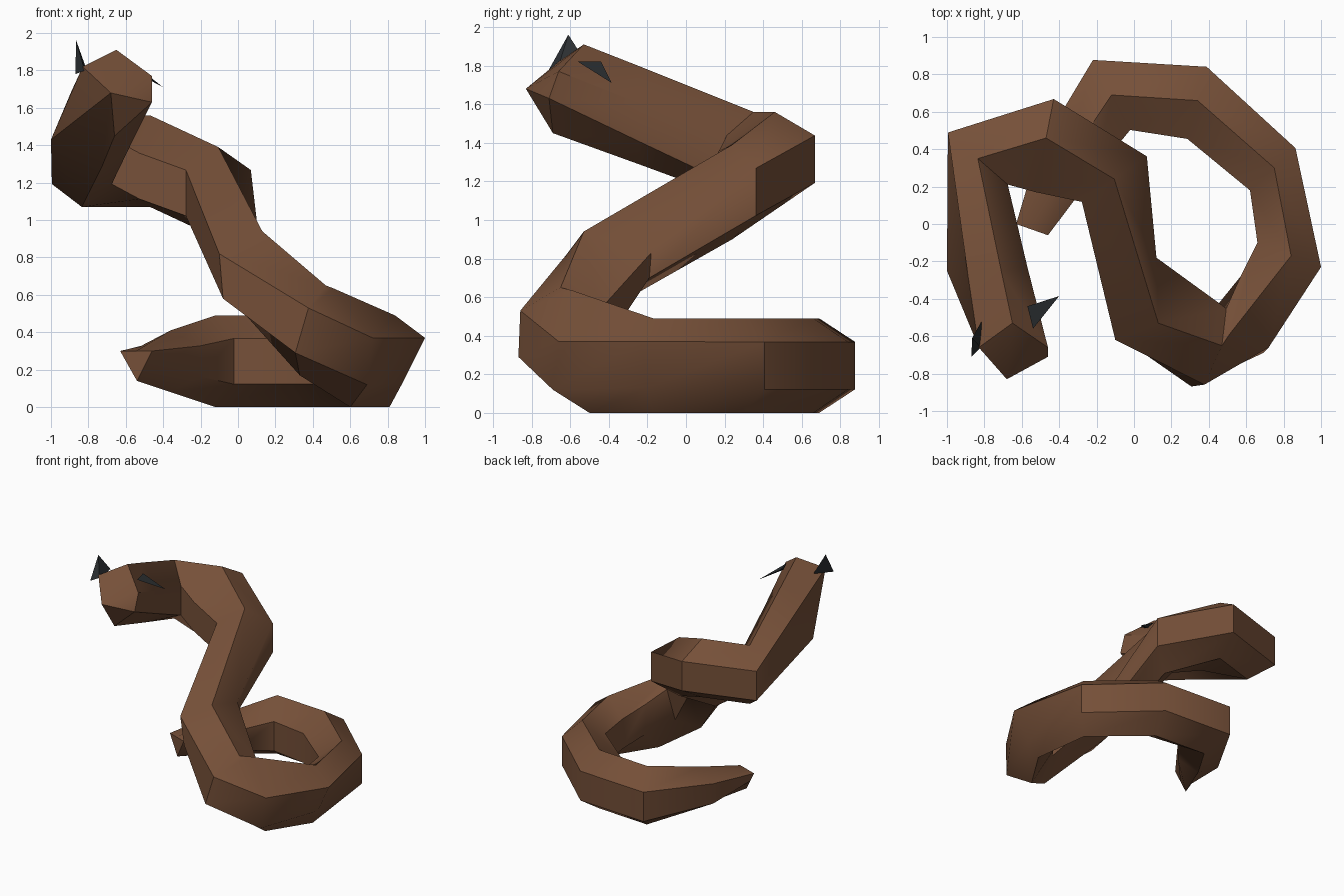
import bpy, bmesh, math
from mathutils import Vector as V

if "Cube" in bpy.data.objects:
    bpy.data.objects.remove(bpy.data.objects["Cube"])


def material(name, rgb):
    m = bpy.data.materials.new(name)
    m.diffuse_color = (*rgb, 1)
    m.use_nodes = True
    m.node_tree.nodes["Principled BSDF"].inputs["Base Color"].default_value = m.diffuse_color
    return m


brown = material("scale brown", (0.18, 0.08, 0.04))
dark = material("horn black", (0.025, 0.029, 0.032))


def finish(bm, name, mat, angle):
    bmesh.ops.recalc_face_normals(bm, faces=bm.faces)
    me = bpy.data.meshes.new(name)
    bm.to_mesh(me)
    bm.free()
    me.materials.append(mat)
    ob = bpy.data.objects.new(name, me)
    bpy.context.collection.objects.link(ob)
    bpy.ops.object.select_all(action='DESELECT')
    ob.select_set(True)
    bpy.context.view_layer.objects.active = ob
    bpy.ops.object.shade_smooth_by_angle(angle=math.radians(angle))
    return ob


def hexagon(center, yaw, up=(0, 0, .245), right=.212, left=.212, drop=0):
    """Ring of six: upright hexagon, its right side facing yaw in plan."""
    c, u = V(center), V(up)
    d = V((math.cos(math.radians(yaw)), math.sin(math.radians(yaw)), 0))
    r, l = c + d * right, c - d * left - V((0, 0, drop))
    return [r + u / 2, c + u, l + u / 2, l - u / 2, c - u, r - u / 2]


# tail tip: a triangle split into six points
a, b, c = V((-.46, -.06, .30)), V((-.63, 0, .30)), V((-.54, -.03, .14))
tail = [[a, (a + b) / 2, b, (b + c) / 2, c, (a + c) / 2],
        hexagon((-.36, .33, .245), -17, (0, 0, .165), .165, .165)]

# coil on the ground
coil = [
    hexagon((-.12, .69, .245), -62),
    hexagon((.34, .66, .245), -105, left=.187),
    hexagon((.75, .30, .245), -137, right=.177, left=.155),
]
# turn at the front, where the coil starts to rise
turn = [
    [(.66, -.10, .37), (.84, -.17, .49), (1.0, -.23, .37),
     (.88, -.20, .13), (.81, -.17, 0), (.66, -.10, .12)],
    [(.57, -.28, .45), (.51, -.59, .635), (.72, -.66, .37),
     (.69, -.69, .12), (.60, -.50, 0), (.57, -.28, .20)],
    hexagon((.40, -.66, .41), 74, (.07, .01, .24)),
    [(.12, -.18, .83), (.13, -.53, .94), (-.10, -.62, .82),
     (-.08, -.60, .58), (-.02, -.36, .56), (.10, -.19, .70)],
]
# neck
neck = [
    hexagon((-.105, .24, 1.145), 35),
    hexagon((-.47, .46, 1.315), 79, left=.295, drop=.08),
    hexagon((-.835, .35, 1.315), 139),
]
# head: jaw ring and muzzle ring
head = [
    [(-.89, -.26, 1.69), (-.71, -.25, 1.80), (-.57, -.23, 1.60),
     (-.57, -.25, 1.41), (-.73, -.22, 1.28), (-1.0, -.25, 1.43)],
    [(-.83, -.66, 1.82), (-.65, -.53, 1.91), (-.46, -.66, 1.77),
     (-.46, -.71, 1.63), (-.66, -.69, 1.45), (-.68, -.83, 1.68)],
]

# body: skin the rings
bm = bmesh.new()
loops = [[bm.verts.new(p) for p in r] for r in tail + coil + turn + neck + head]
for r, q in zip(loops, loops[1:]):
    for i in range(6):
        j = (i + 1) % 6
        bm.faces.new((r[i], r[j], q[j], q[i]))
bm.faces.new(loops[0])
for i in range(4):  # muzzle fans out from the nose point
    bm.faces.new((loops[-1][5], loops[-1][i], loops[-1][i + 1]))
finish(bm, "snake_body", brown, 40)


# horns: thin four-sided blades
def blade(name, pts):
    bm = bmesh.new()
    v = [bm.verts.new(p) for p in pts]
    for k in range(4):
        bm.faces.new([v[i] for i in range(4) if i != k])
    finish(bm, name, dark, 20)


blade("left_horn", [(-.865, -.61, 1.96), (-.815, -.52, 1.82), (-.87, -.71, 1.78), (-.82, -.66, 1.80)])
blade("right_horn", [(-.40, -.385, 1.71), (-.57, -.44, 1.82), (-.54, -.56, 1.82), (-.55, -.50, 1.79)])
